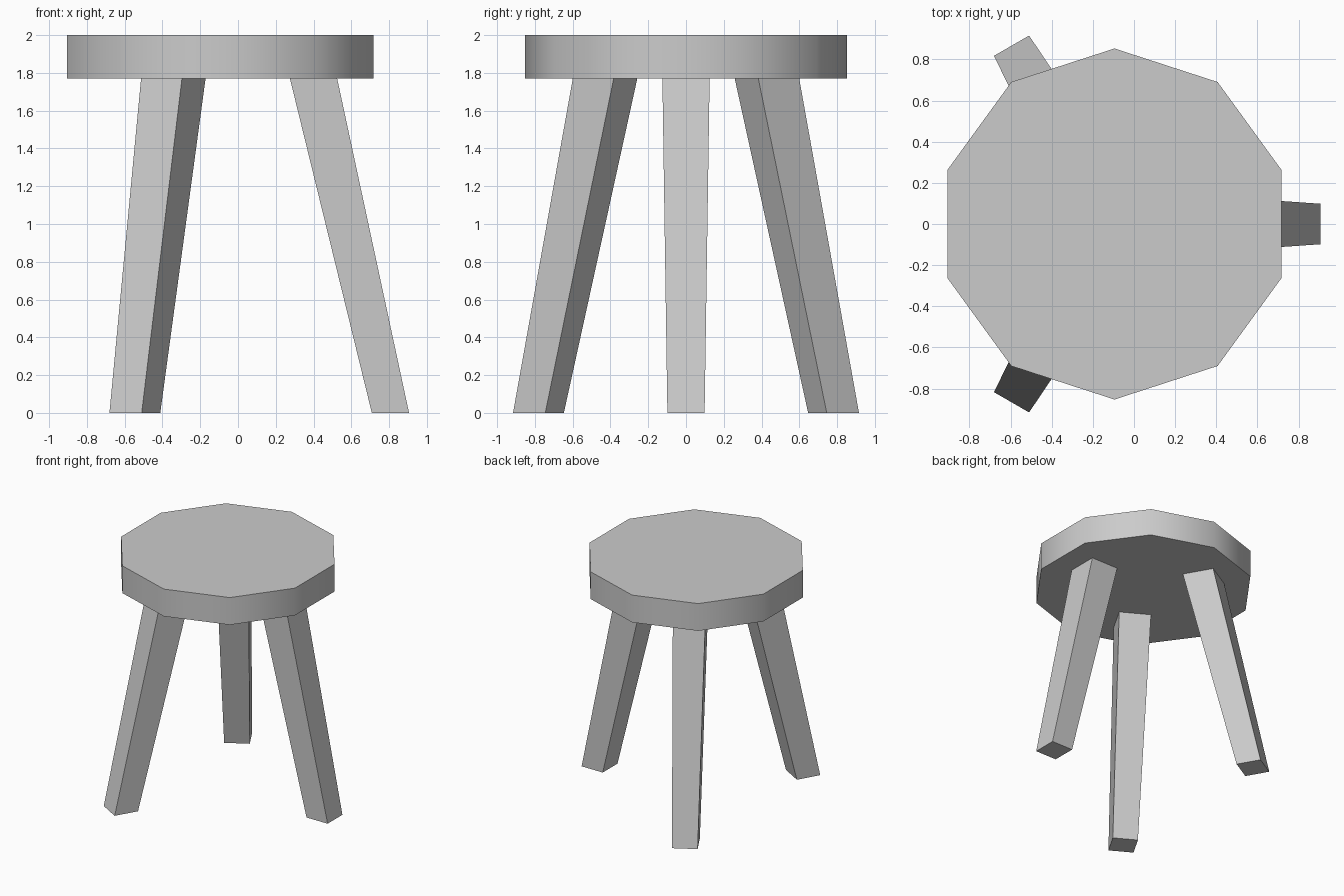
import bpy, bmesh
from math import radians, cos, sin
from mathutils import Vector, Matrix

if "Cube" in bpy.data.objects:
    bpy.data.objects.remove(bpy.data.objects["Cube"])

CENTRE_X = -0.095      # axis the seat and legs are arranged around
SEAT_Z, TOP_Z = 1.77, 2.0

# Seat: ten-sided slab with softly shaded rim
bpy.ops.mesh.primitive_cylinder_add(
    vertices=10, radius=0.853, depth=TOP_Z - SEAT_Z,
    location=(CENTRE_X, 0, (TOP_Z + SEAT_Z) / 2))
seat = bpy.context.object
seat.name = "seat"
bpy.ops.object.shade_smooth_by_angle(angle=radians(40))


def make_leg(name, angle):
    """Square leg tapering towards the floor and splayed outwards."""
    bm = bmesh.new()
    bmesh.ops.create_cube(bm, size=1)
    for v in bm.verts:
        upper = v.co.z > 0
        width = 0.25 if upper else 0.197
        reach = 0.495 if upper else 0.902
        v.co = Vector((reach + v.co.x * width, v.co.y * width,
                       SEAT_Z if upper else 0))
    bm.transform(Matrix.Rotation(radians(angle), 4, 'Z'))
    mesh = bpy.data.meshes.new(name)
    bm.to_mesh(mesh)
    bm.free()
    leg = bpy.data.objects.new(name, mesh)
    leg.location.x = CENTRE_X
    bpy.context.collection.objects.link(leg)


# Three legs, evenly spaced
for name, angle in (("right_leg", 0), ("back_left_leg", 120), ("front_left_leg", 240)):
    make_leg(name, angle)
